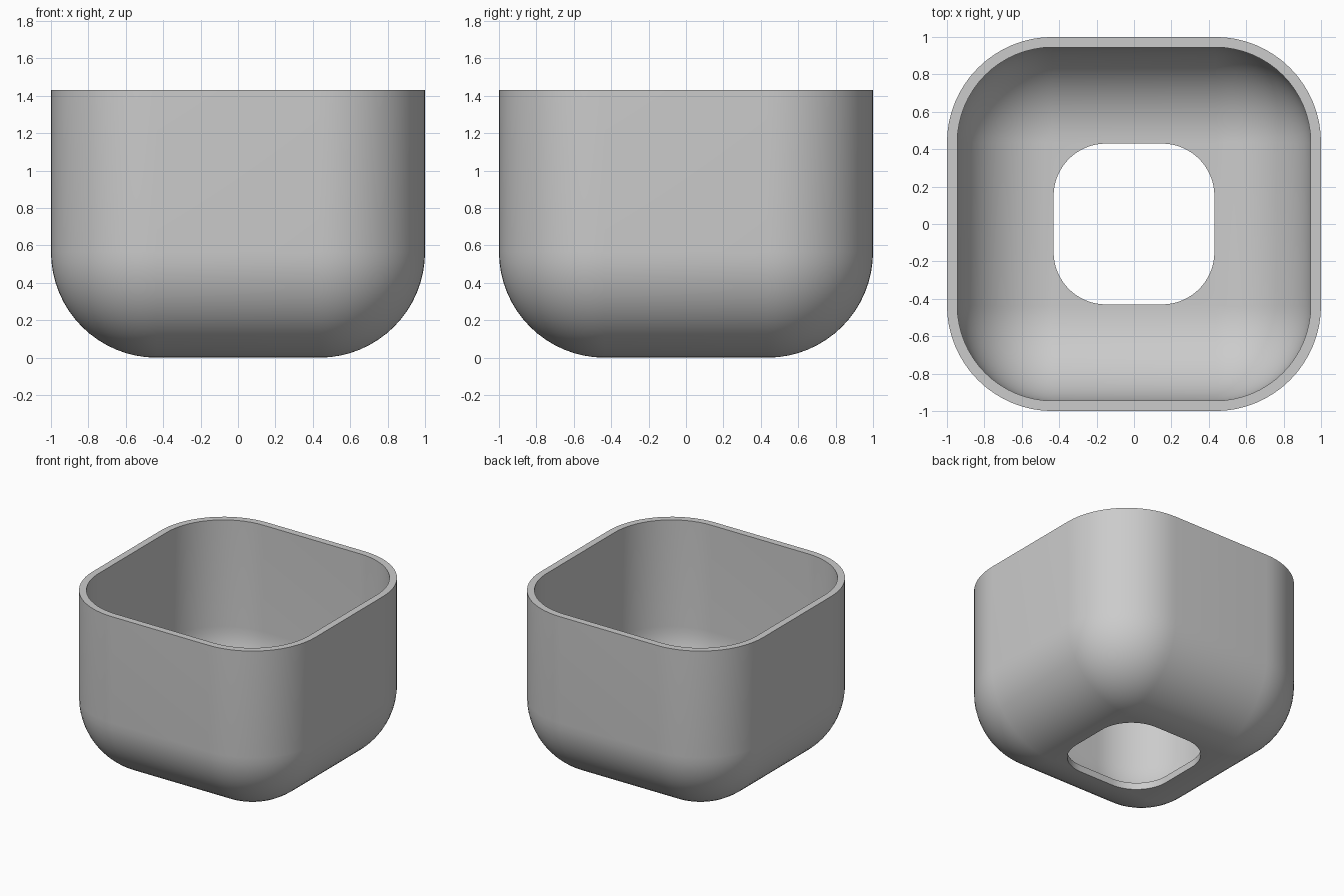
import bpy, bmesh
from math import sin, cos, pi, radians

if "Cube" in bpy.data.objects:
    bpy.data.objects.remove(bpy.data.objects["Cube"])

HEIGHT = 1.43
CORE = 0.435            # half width of the flat parts
RADIUS = 1 - CORE       # outer rounding
WALL = 0.055
HOLE, HOLE_RADIUS = 0.43, 0.28
STEPS = 16              # segments per rounded quarter

grey = bpy.data.materials.new("plain grey")
grey.use_nodes = True
colour = (0.6, 0.6, 0.6, 1)
grey.diffuse_color = colour
grey.node_tree.nodes["Principled BSDF"].inputs["Base Color"].default_value = colour


def ring(bm, core, radius, z):
    """Rounded square: four corner arcs around a square core."""
    verts = []
    for q in range(4):
        mid = (q + 0.5) * pi / 2
        cx = core if cos(mid) > 0 else -core
        cy = core if sin(mid) > 0 else -core
        for i in range(STEPS + 1):
            a = (q + i / STEPS) * pi / 2
            verts.append(bm.verts.new((cx + radius * cos(a), cy + radius * sin(a), z)))
    return verts


def shell(bm, radius):
    """Rings from the rim down the wall and around the rounded bottom."""
    rings = [ring(bm, CORE, radius, HEIGHT)]
    for i in range(STEPS + 1):
        a = i / STEPS * pi / 2
        rings.append(ring(bm, CORE, radius * cos(a), RADIUS - radius * sin(a)))
    return rings


# Outer shell, edge of the bottom opening, then inner shell back to the rim
bm = bmesh.new()
loops = shell(bm, RADIUS)
for z in (0, WALL):
    loops.append(ring(bm, HOLE - HOLE_RADIUS, HOLE_RADIUS, z))
loops += reversed(shell(bm, RADIUS - WALL))
for k, lower in enumerate(loops):
    upper = loops[(k + 1) % len(loops)]
    for i in range(len(lower)):
        j = (i + 1) % len(lower)
        bm.faces.new((lower[i], upper[i], upper[j], lower[j]))
bmesh.ops.remove_doubles(bm, verts=bm.verts, dist=0.0005)
bmesh.ops.recalc_face_normals(bm, faces=bm.faces)

mesh = bpy.data.meshes.new("rounded_cup")
bm.to_mesh(mesh)
bm.free()
mesh.materials.append(grey)
cup = bpy.data.objects.new("rounded_cup", mesh)
bpy.context.collection.objects.link(cup)

# Smooth walls with crisp rim and opening edges
bpy.ops.object.select_all(action="DESELECT")
cup.select_set(True)
bpy.context.view_layer.objects.active = cup
bpy.ops.object.shade_smooth_by_angle(angle=radians(30))
